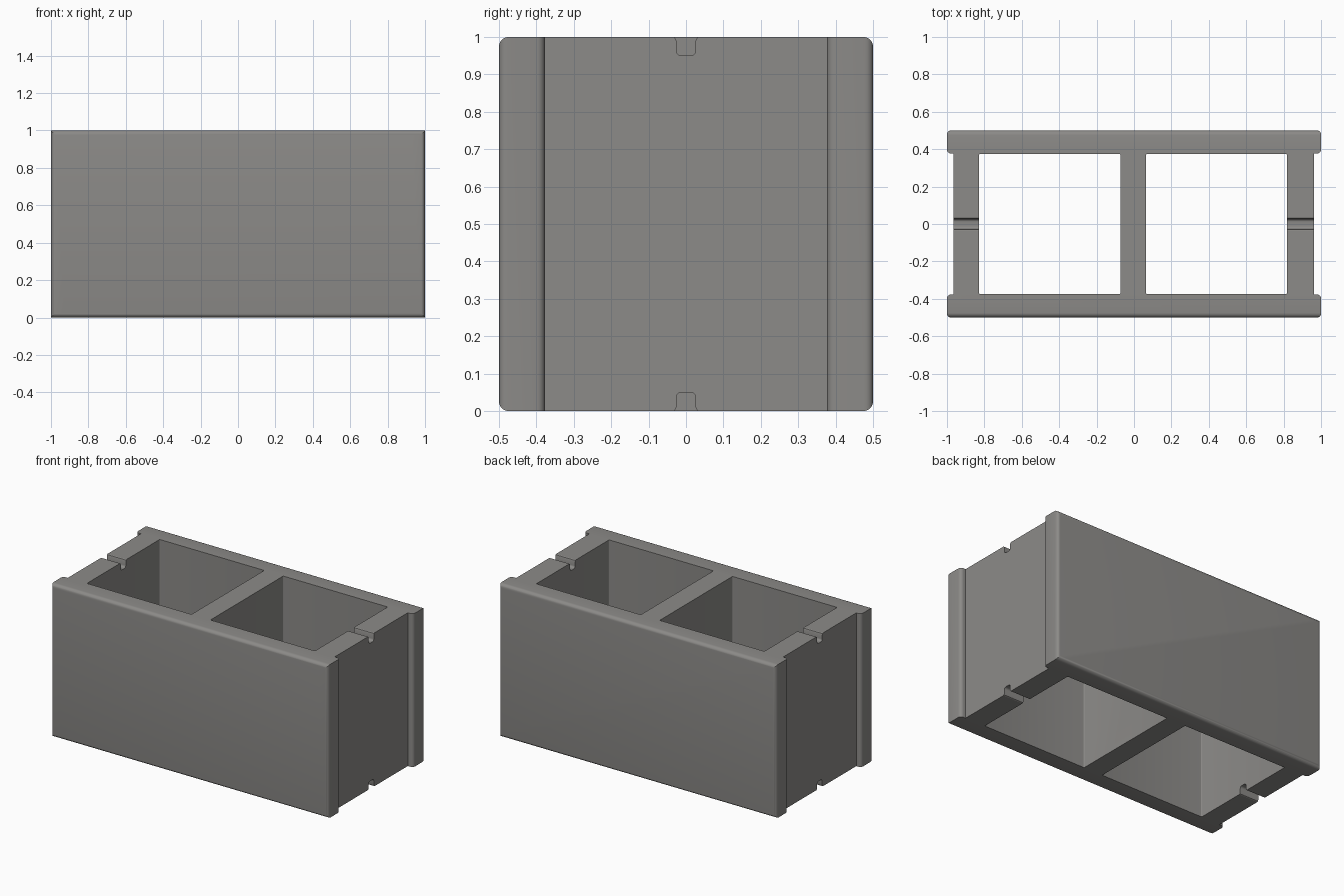
import bpy, bmesh, math
from mathutils import Vector

if "Cube" in bpy.data.objects:
    bpy.data.objects.remove(bpy.data.objects["Cube"])


def rounded(points, steps=5):
    """Replace each (u, v, radius) right-angle corner with an arc."""
    out, n = [], len(points)
    for i, (u, v, r) in enumerate(points):
        p = Vector((u, v))
        if r == 0:
            out.append(p)
            continue
        a = (Vector(points[i - 1][:2]) - p).normalized() * r
        b = (Vector(points[(i + 1) % n][:2]) - p).normalized() * r
        for k in range(steps + 1):
            t = k / steps * math.pi / 2
            out.append(p + a * (1 - math.sin(t)) + b * (1 - math.cos(t)))
    return out


def prism(name, points, axis, lo, hi):
    """Extrude a profile along z (profile is x, y) or along x (profile is y, z)."""
    bm = bmesh.new()
    ends = []
    for w in (lo, hi):
        ends.append([bm.verts.new((p.x, p.y, w) if axis == 'z' else (w, p.x, p.y))
                     for p in rounded(points)])
    n = len(ends[0])
    bm.faces.new(ends[0])
    bm.faces.new(ends[1])
    for i in range(n):
        j = (i + 1) % n
        bm.faces.new((ends[0][i], ends[0][j], ends[1][j], ends[1][i]))
    bmesh.ops.recalc_face_normals(bm, faces=bm.faces)
    mesh = bpy.data.meshes.new(name)
    bm.to_mesh(mesh)
    bm.free()
    ob = bpy.data.objects.new(name, mesh)
    bpy.context.collection.objects.link(ob)
    return ob


def boolean(target, cutter, operation):
    bpy.context.view_layer.objects.active = target
    mod = target.modifiers.new("cut", 'BOOLEAN')
    mod.operation, mod.object, mod.solver = operation, cutter, 'EXACT'
    bpy.ops.object.modifier_apply(modifier=mod.name)
    bpy.data.objects.remove(cutter)


def rect(u0, v0, u1, v1, r):
    return [(u0, v0, r), (u1, v0, r), (u1, v1, r), (u0, v1, r)]


# Block body: plan outline with recessed ends, standing from floor to top
R, F = 0.022, 0.377
left, right = -0.965, 0.962
outline = [(-1, -0.5, R), (1, -0.5, R), (1, -F, R), (right, -F, 0),
           (right, F, 0), (1, F, R), (1, 0.5, R), (-1, 0.5, R),
           (-1, F, R), (left, F, 0), (left, -F, 0), (-1, -F, R)]
block = prism("concrete_block", outline, 'z', 0, 1)

# Rounded long top and bottom edges
boolean(block, prism("edge_rounder", rect(-0.5, 0, 0.5, 1, 0.025), 'x', -1.2, 1.2),
        'INTERSECT')

# Two through cores
for x0, x1 in ((-0.828, -0.073), (0.064, 0.818)):
    boolean(block, prism("core", rect(x0, -0.375, x1, 0.375, 0.006), 'z', -0.1, 1.1),
            'DIFFERENCE')

# Flared notches across the end webs, top and bottom
half = [(0.034, -0.02, 0), (0.034, 0, 0), (0.029, 0.003, 0), (0.026, 0.01, 0),
        (0.026, 0.05, 0.014)]
notch = half + [(-u, v, r) for u, v, r in reversed(half)]
for x0, x1 in ((-1.1, -0.7), (0.7, 1.1)):
    for top in (False, True):
        pts = [(u, 1 - v if top else v, r) for u, v, r in notch]
        boolean(block, prism("notch", pts, 'x', x0, x1), 'DIFFERENCE')

# Concrete colour and shading
mat = bpy.data.materials.new("concrete grey")
mat.diffuse_color = (0.262, 0.256, 0.246, 1)
mat.use_nodes = True
mat.node_tree.nodes["Principled BSDF"].inputs["Base Color"].default_value = mat.diffuse_color
block.data.materials.clear()
block.data.materials.append(mat)
for f in block.data.polygons:
    f.material_index = 0
bpy.ops.object.select_all(action='DESELECT')
block.select_set(True)
bpy.context.view_layer.objects.active = block
bpy.ops.object.shade_smooth_by_angle(angle=math.radians(30))
